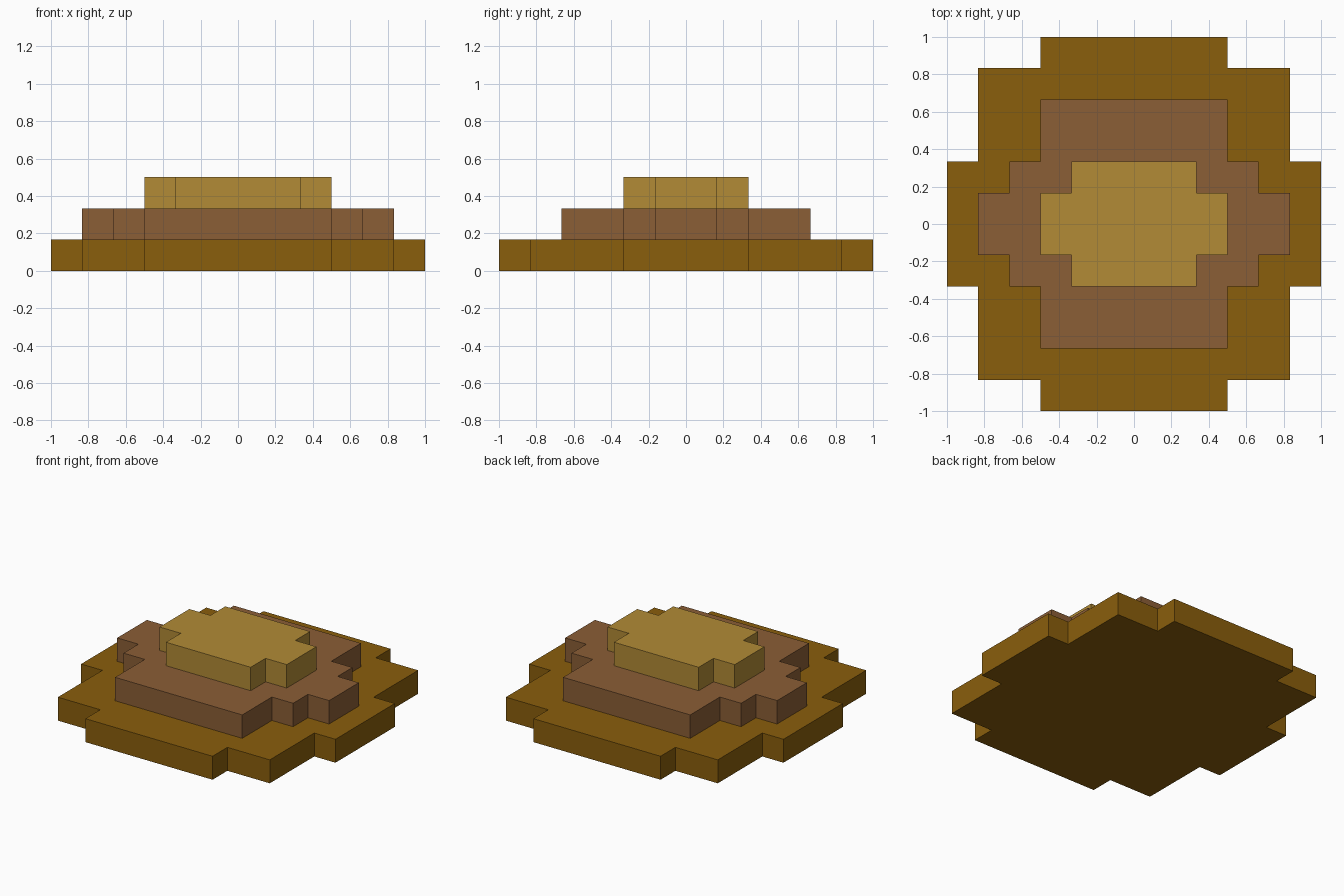
import bpy
import bmesh

cube = bpy.data.objects.get("Cube")
if cube:
    bpy.data.objects.remove(cube, do_unlink=True)

UNIT = 1 / 6  # grid cell size and tier height


def to_linear(c):
    c /= 255
    return c / 12.92 if c <= 0.04045 else ((c + 0.055) / 1.055) ** 2.4


def make_material(name, rgb):
    colour = [to_linear(c) for c in rgb] + [1.0]
    mat = bpy.data.materials.new(name)
    mat.use_nodes = True
    mat.diffuse_color = colour
    bsdf = mat.node_tree.nodes["Principled BSDF"]
    bsdf.inputs["Base Color"].default_value = colour
    bsdf.inputs["Roughness"].default_value = 0.9
    return mat


def make_tier(name, level, quarter, mat):
    """Mirror a quarter outline into a full stepped outline and extrude it up."""
    outline = (quarter
               + [(-x, y) for x, y in reversed(quarter)]
               + [(-x, -y) for x, y in quarter]
               + [(x, -y) for x, y in reversed(quarter)])
    bm = bmesh.new()
    base = bm.faces.new([bm.verts.new((x * UNIT, y * UNIT, level * UNIT))
                         for x, y in outline])
    top = bmesh.ops.extrude_face_region(bm, geom=[base], use_keep_orig=True)
    top_verts = [g for g in top["geom"] if isinstance(g, bmesh.types.BMVert)]
    bmesh.ops.translate(bm, vec=(0, 0, UNIT), verts=top_verts)
    bmesh.ops.recalc_face_normals(bm, faces=bm.faces)
    mesh = bpy.data.meshes.new(name)
    bm.to_mesh(mesh)
    bm.free()
    mesh.materials.append(mat)
    bpy.context.collection.objects.link(bpy.data.objects.new(name, mesh))


# Three stacked tiers, each given by the corners of its +x +y quarter
make_tier("bottom_tier", 0, [(6, 2), (5, 2), (5, 5), (3, 5), (3, 6)],
          make_material("dark ochre", (138, 94, 12)))
make_tier("middle_tier", 1, [(5, 1), (4, 1), (4, 2), (3, 2), (3, 4)],
          make_material("earth brown", (139, 94, 54)))
make_tier("top_tier", 2, [(3, 1), (2, 1), (2, 2)],
          make_material("sandy gold", (178, 139, 54)))
